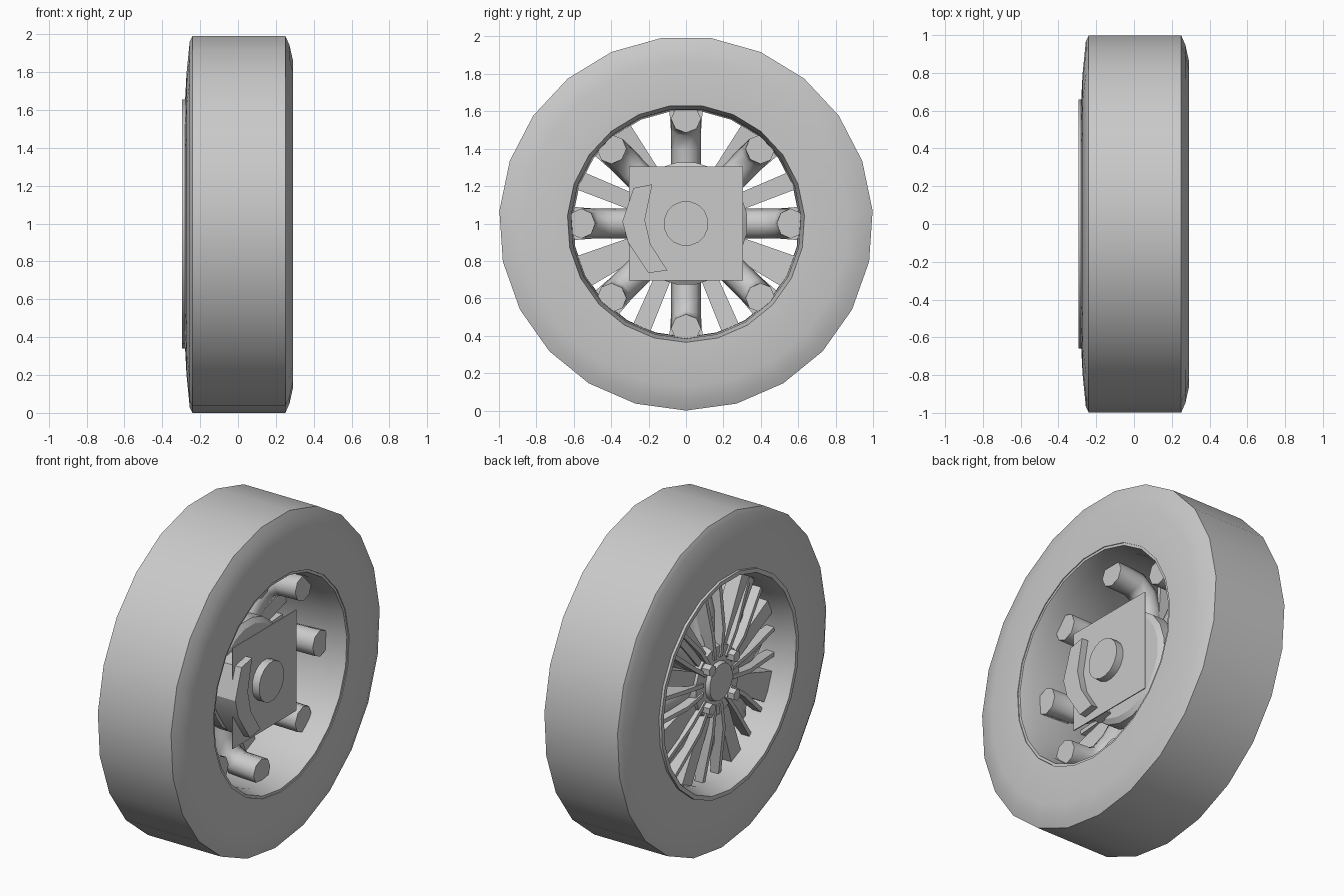
import bpy, bmesh
from math import sin, cos, pi, radians

cube = bpy.data.objects.get("Cube")
if cube:
    bpy.data.objects.remove(cube, do_unlink=True)

grey = bpy.data.materials.new("plain_grey")
grey.use_nodes = True
grey.diffuse_color = (0.588, 0.588, 0.588, 1)
grey.node_tree.nodes["Principled BSDF"].inputs["Base Color"].default_value = grey.diffuse_color


def place(x, r, t, a):
    """Point at axle position x, radius r and sideways offset t, turned to angle a."""
    return (x, r * cos(a) - t * sin(a), 1 + r * sin(a) + t * cos(a))


def loft(name, rings, wrap=False, smooth=30):
    """Skin closed rings of points; wrap joins last to first, else cap the ends."""
    bm = bmesh.new()
    loops = [[bm.verts.new(p) for p in ring] for ring in rings]
    n = len(loops[0])
    pairs = list(zip(loops, loops[1:]))
    if wrap:
        pairs.append((loops[-1], loops[0]))
    else:
        bm.faces.new(loops[0])
        bm.faces.new(loops[-1])
    for p, q in pairs:
        for i in range(n):
            j = (i + 1) % n
            bm.faces.new((p[i], p[j], q[j], q[i]))
    bmesh.ops.recalc_face_normals(bm, faces=bm.faces)
    mesh = bpy.data.meshes.new(name)
    bm.to_mesh(mesh)
    bm.free()
    mesh.materials.append(grey)
    mesh.shade_smooth()
    mesh.set_sharp_from_angle(angle=radians(smooth))
    obj = bpy.data.objects.new(name, mesh)
    bpy.context.collection.objects.link(obj)
    return obj


def lathe(name, profile, sides=23):
    """Turn a closed (x, radius) profile about the axle."""
    rings = [[place(x, r, 0, -pi / 2 + 2 * pi * i / sides) for x, r in profile]
             for i in range(sides)]
    return loft(name, rings, wrap=True)


def drum(name, sections, sides=16, y=0, z=0):
    """Solid round part from (x, radius) sections."""
    rings = []
    for x, r in sections:
        pts = [place(x, r, 0, 2 * pi * (i + 0.5) / sides) for i in range(sides)]
        rings.append([(px, py + y, pz + z) for px, py, pz in pts])
    return loft(name, rings)


def bar(name, stations, a):
    """Radial bar; each station is (radius, x_low, x_high, t_low, t_high)."""
    return loft(name, [[place(x0, r, t0, a), place(x1, r, t0, a),
                        place(x1, r, t1, a), place(x0, r, t1, a)]
                       for r, x0, x1, t0, t1 in stations], smooth=20)


def prism(name, outline, x0, x1):
    """Extrude a (y, z) outline along the axle."""
    return loft(name, [[(x, y, z) for y, z in outline] for x in (x0, x1)])


# Tyre and rim
lathe("tyre", [(-0.28, 0.65), (-0.272, 0.8), (-0.255, 0.97), (-0.24, 1), (0.25, 1),
               (0.272, 0.95), (0.29, 0.87), (0.29, 0.65)])
lathe("rim", [(-0.295, 0.66), (-0.295, 0.635), (-0.2, 0.605), (0.2, 0.615),
              (0.285, 0.635), (0.285, 0.66), (-0.28, 0.66)])

# Eight curved supports that bend from the hub along the barrel, with paired ridges
path = [(-0.11, 0.14, 0, 1), (-0.1, 0.4, 0, 1), (-0.07, 0.5, 0.4, 0.9),
        (0, 0.55, 0.9, 0.4), (0.16, 0.56, 1, 0)]
for k in range(8):
    a = k * pi / 4
    rings = []
    for x, r, dx, dr in path:
        ring = []
        for i in range(8):
            u, t = 0.075 * cos(i * pi / 4), 0.08 * sin(i * pi / 4)
            ring.append(place(x - u * dr, r + u * dx, t, a))
        rings.append(ring)
    loft(f"curved_support_{k + 1}", rings, smooth=50)
    for s in (-1, 1):
        bar(f"spoke_ridge_{k + 1}_{'a' if s < 0 else 'b'}",
            [(r, x, -0.12, s * t, s * (t + 0.025))
             for r, x, t in ((0.14, -0.22, 0.015), (0.3, -0.22, 0.04), (0.615, -0.17, 0.065))], a)

# Flat outer spokes between the supports
for k, (deg, w) in enumerate([(22, 0.05), (54, 0.07), (126, 0.07), (158, 0.05),
                              (205, 0.09), (247, 0.05), (293, 0.05), (335, 0.09)]):
    bar(f"outer_spoke_{k + 1}", [(0.12, -0.2, -0.11, -0.04, 0.04),
                                 (0.615, -0.17, -0.08, -w, w)], radians(deg))

# Hub, centre cap and wheel nuts
drum("hub", [(-0.21, 0.21), (-0.04, 0.26)])
drum("centre_cap", [(-0.235, 0.11), (-0.2, 0.12)])
for k in range(4):
    a = pi / 4 + k * pi / 2
    drum(f"wheel_nut_{k + 1}", [(-0.26, 0.035), (-0.2, 0.035)], 6,
         0.165 * cos(a), 0.165 * sin(a))

# Brake disc, caliper, mounting plate and axle stub
drum("brake_disc", [(-0.05, 0.3), (-0.02, 0.33), (0.06, 0.33), (0.08, 0.3)], 20)
prism("brake_caliper", [(-0.28, 1.19), (-0.18, 1.21), (-0.22, 1.02), (-0.19, 0.89),
                        (-0.1, 0.75), (-0.2, 0.735), (-0.31, 0.9), (-0.34, 1.01)], 0.07, 0.22)
h = 0.305
prism("mounting_plate", [(-h, 1 - h), (h, 1 - h), (h, 1 + h), (-h, 1 + h)], 0.172, 0.178)
drum("axle_stub", [(0.06, 0.12), (0.225, 0.12)])
